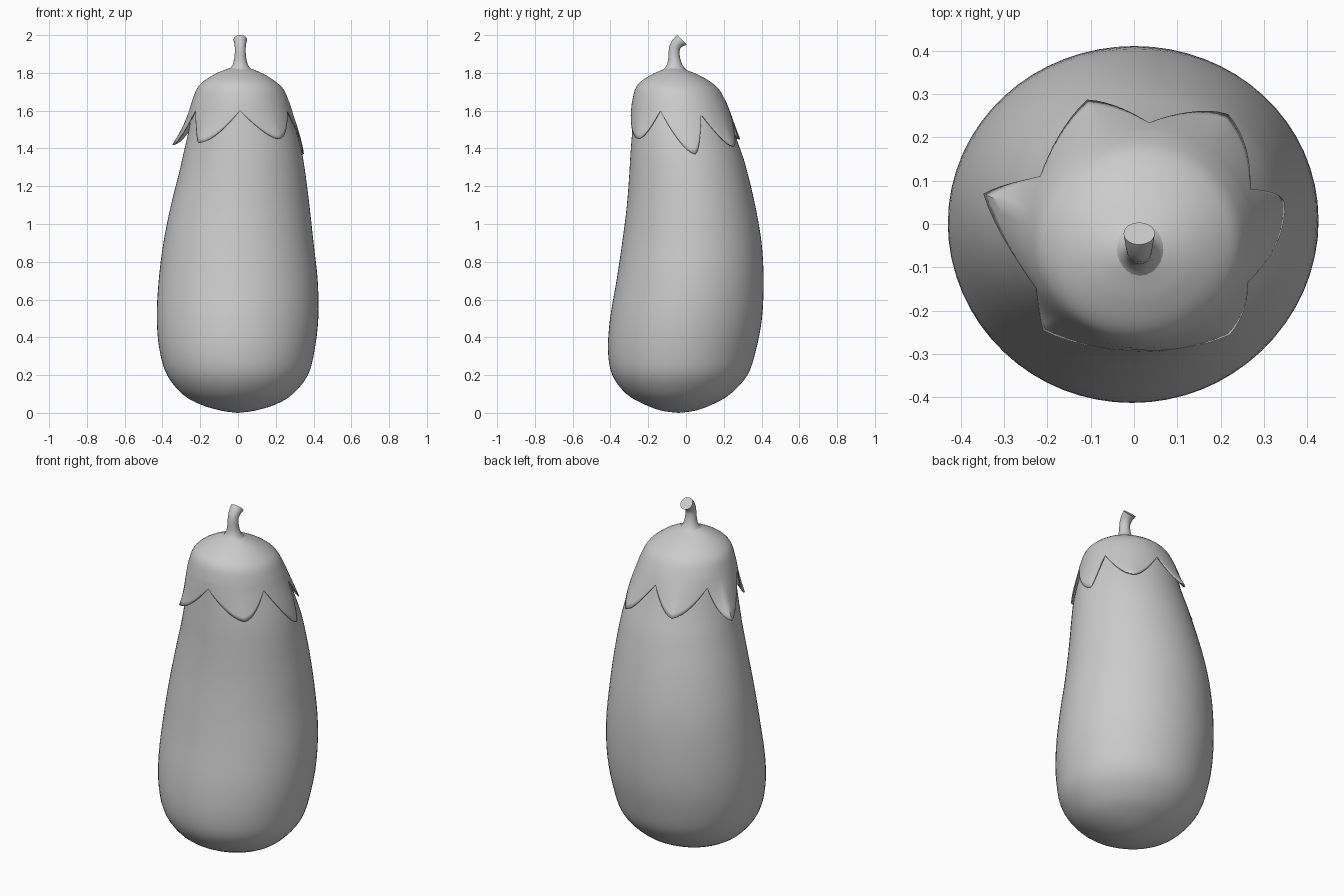
import bpy
import bmesh
import math

cube = bpy.data.objects.get("Cube")
if cube:
    bpy.data.objects.remove(cube, do_unlink=True)

# Cross-sections of the fruit: z, x min, x max, y min, y max
SECTIONS = [
    (0.0, 0, 0, -.04, -.04),
    (.012, -.09, .09, -.13, .05),
    (.045, -.2, .2, -.22, .14),
    (.1, -.295, .29, -.315, .235),
    (.2, -.375, .37, -.39, .325),
    (.33, -.415, .405, -.413, .37),
    (.5, -.43, .425, -.402, .402),
    (.7, -.42, .422, -.368, .411),
    (.9, -.395, .4, -.338, .4),
    (1.1, -.355, .378, -.313, .366),
    (1.3, -.305, .352, -.298, .318),
    (1.45, -.275, .325, -.292, .272),
    (1.6, -.25, .28, -.285, .225),
    (1.7, -.222, .245, -.27, .18),
    (1.75, -.185, .2, -.24, .13),
    (1.79, -.125, .14, -.18, .06),
    (1.815, -.07, .085, -.125, 0),
    (1.83, -.025, .04, -.09, -.03),
]
LAST = len(SECTIONS) - 1

# Leaf cap rim: angle in degrees, rim height, outward flare (valley, tip, valley, ...)
RIM = [
    (-24, 1.6, 0), (9, 1.37, .005),
    (24, 1.58, 0), (55, 1.41, .02),
    (86, 1.59, 0), (113, 1.45, .035),
    (148, 1.59, 0), (168, 1.42, .07),
    (207, 1.6, 0), (227, 1.43, .035),
    (269, 1.6, 0), (307, 1.45, .02),
]


def section(u):
    """Smoothly interpolated cross-section at fractional index u."""
    i = min(int(u), LAST - 1)
    t = u - i
    p0, p1, p2, p3 = (SECTIONS[max(0, min(LAST, i + k))] for k in (-1, 0, 1, 2))
    return [b + t * ((c - a) + t * ((2 * a - 5 * b + 4 * c - d) + t * (3 * b - a - 3 * c + d))) / 2
            for a, b, c, d in zip(p0, p1, p2, p3)]


def index_at(z):
    lo, hi = 0.0, float(LAST)
    for _ in range(25):
        mid = (lo + hi) / 2
        if section(mid)[0] < z:
            lo = mid
        else:
            hi = mid
    return lo


def surface_point(u, angle, offset=0.0):
    z, x0, x1, y0, y1 = section(u)
    rx = max(0, (x1 - x0) / 2 + offset)
    ry = max(0, (y1 - y0) / 2 + offset)
    return ((x0 + x1) / 2 + rx * math.cos(angle), (y0 + y1) / 2 + ry * math.sin(angle), z)


def loft(name, rings, cap_bottom=False, cap_top=False):
    """Skin a stack of rings, listed from bottom to top."""
    bm = bmesh.new()
    loops = [[bm.verts.new(p) for p in ring] for ring in rings]
    n = len(loops[0])
    for low, high in zip(loops, loops[1:]):
        for i in range(n):
            j = (i + 1) % n
            bm.faces.new((low[i], low[j], high[j], high[i]))
    if cap_bottom:
        bm.faces.new(loops[0][::-1])
    if cap_top:
        bm.faces.new(loops[-1])
    bmesh.ops.remove_doubles(bm, verts=bm.verts, dist=0.0001)
    mesh = bpy.data.meshes.new(name)
    bm.to_mesh(mesh)
    bm.free()
    obj = bpy.data.objects.new(name, mesh)
    bpy.context.collection.objects.link(obj)
    bpy.ops.object.select_all(action='DESELECT')
    obj.select_set(True)
    bpy.context.view_layer.objects.active = obj
    bpy.ops.object.shade_smooth_by_angle(angle=math.radians(45))
    return obj


def circle_angles(n):
    return [math.tau * i / n for i in range(n)]


# Fruit body, tucked slightly inward beneath the leaf cap
body_rings = []
for k in range(LAST * 4 - 3):
    u = k / 4
    tuck = -0.008 * max(0, min(1, (section(u)[0] - 1.35) / .2))
    body_rings.append([surface_point(u, a, tuck) for a in circle_angles(64)])
loft("fruit_body", body_rings, cap_top=True)

# Leaf cap with six pointed, flared lobes
columns = []
STEPS = 8
for k, (a0, z0, f0) in enumerate(RIM):
    a1, z1, f1 = RIM[(k + 1) % len(RIM)]
    a1 += 360 if a1 < a0 else 0
    for step in range(STEPS):
        t = step / STEPS
        s = t if k % 2 == 0 else 1 - t
        valley, tip = (z0, z1) if k % 2 == 0 else (z1, z0)
        drop = s * (1.3 - .3 * s ** 3)
        columns.append((math.radians(a0 + (a1 - a0) * t),
                        valley + (tip - valley) * drop, (f0 + f1) * s * s))

SHOULDER = 1.64
cap_rings = []
for row in range(9):
    f = row / 8
    cap_rings.append([surface_point(index_at(z + (SHOULDER - z) * f), a,
                                    .006 + flare * (1 - f) ** 1.5)
                      for a, z, flare in columns])
start = index_at(SHOULDER)
for row in range(1, 19):
    u = start + (LAST - start) * row / 18
    cap_rings.append([surface_point(u, a, .004) for a, _, _ in columns])
leaf_cap = loft("leaf_cap", cap_rings, cap_top=True)
shell = leaf_cap.modifiers.new("Thickness", 'SOLIDIFY')
shell.thickness = .006
shell.offset = -1

# Bent stem: y, z, radius, backward tilt in degrees
STEM = [
    (-.06, 1.805, .075, 0), (-.06, 1.826, .052, 0), (-.06, 1.845, .039, 0),
    (-.062, 1.875, .032, 0), (-.064, 1.905, .029, 3), (-.06, 1.935, .029, 16),
    (-.046, 1.957, .032, 33), (-.022, 1.975, .036, 45),
]
stem_rings = []
for y, z, r, tilt in STEM:
    c, s = math.cos(math.radians(tilt)), math.sin(math.radians(tilt))
    stem_rings.append([(.012 + r * math.cos(a), y + r * math.sin(a) * c, z - r * math.sin(a) * s)
                       for a in circle_angles(24)])
loft("stem", stem_rings, cap_bottom=True, cap_top=True)
